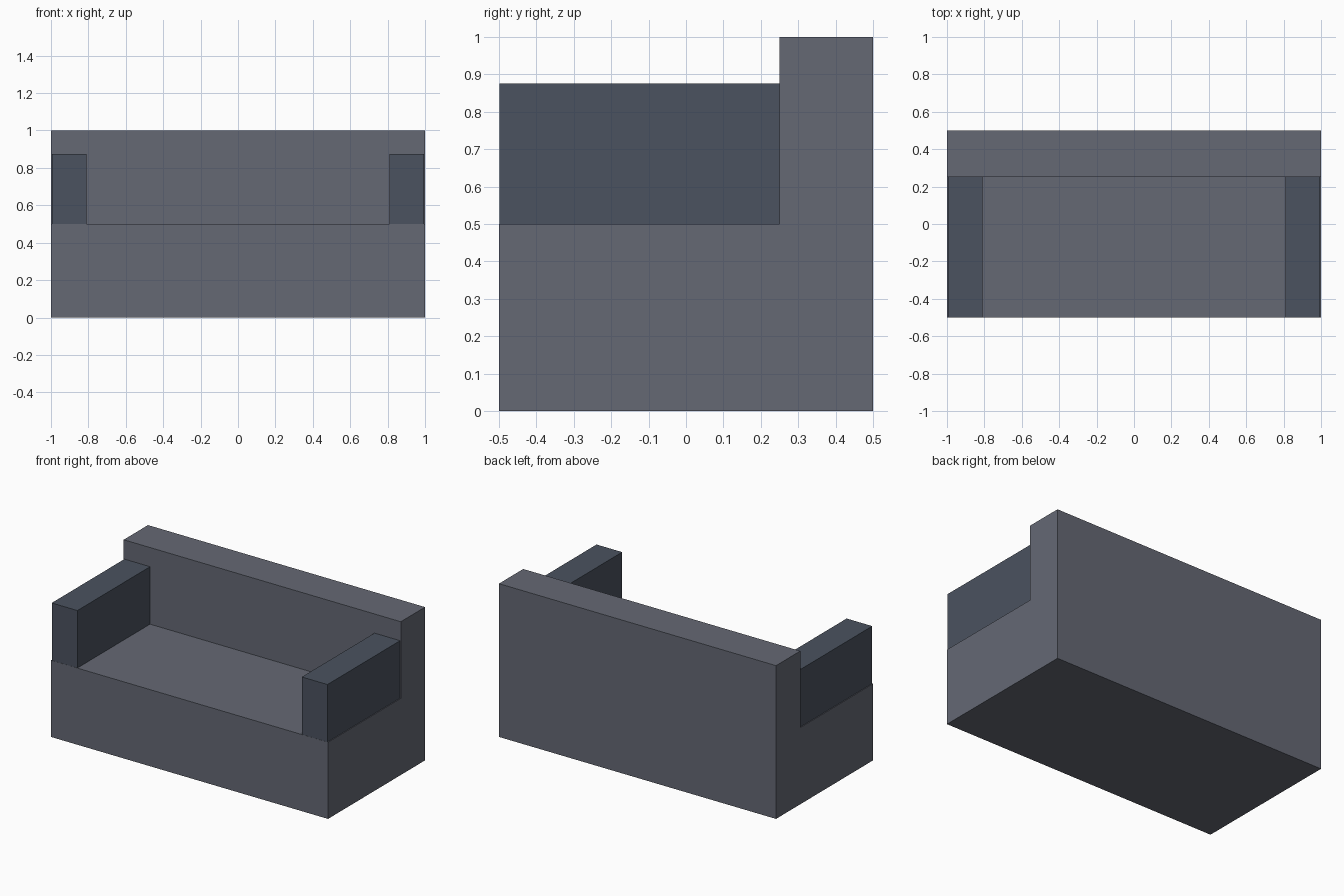
import bpy, bmesh

if "Cube" in bpy.data.objects:
    bpy.data.objects.remove(bpy.data.objects["Cube"])


def material(name, color):
    mat = bpy.data.materials.new(name)
    mat.diffuse_color = (*color, 1)
    mat.use_nodes = True
    mat.node_tree.nodes["Principled BSDF"].inputs["Base Color"].default_value = mat.diffuse_color
    return mat


def prism(name, profile, x0, x1, mat):
    """Extrude a (y, z) profile along x from x0 to x1."""
    bm = bmesh.new()
    face = bm.faces.new([bm.verts.new((x0, y, z)) for y, z in profile])
    new = bmesh.ops.extrude_face_region(bm, geom=[face])["geom"]
    moved = [g for g in new if isinstance(g, bmesh.types.BMVert)]
    bmesh.ops.translate(bm, verts=moved, vec=(x1 - x0, 0, 0))
    bmesh.ops.recalc_face_normals(bm, faces=bm.faces)
    mesh = bpy.data.meshes.new(name)
    bm.to_mesh(mesh)
    bm.free()
    mesh.materials.append(mat)
    obj = bpy.data.objects.new(name, mesh)
    bpy.context.collection.objects.link(obj)
    return obj


body_mat = material("body_fabric", (0.13, 0.14, 0.175))
arm_mat = material("arm_fabric", (0.07, 0.085, 0.115))

# Seat and backrest: one L-shaped profile
prism("seat_and_back",
      [(-0.5, 0), (0.5, 0), (0.5, 1), (0.25, 1), (0.25, 0.5), (-0.5, 0.5)],
      -1, 1, body_mat)

# Armrests: sunk into the seat and back, a hair inside the body's faces
arm_profile = [(-0.499, 0.25), (0.499, 0.25), (0.499, 0.875), (-0.499, 0.875)]
for side, x0, x1 in (("left", -0.995, -0.81), ("right", 0.81, 0.995)):
    prism(side + "_armrest", arm_profile, x0, x1, arm_mat)
